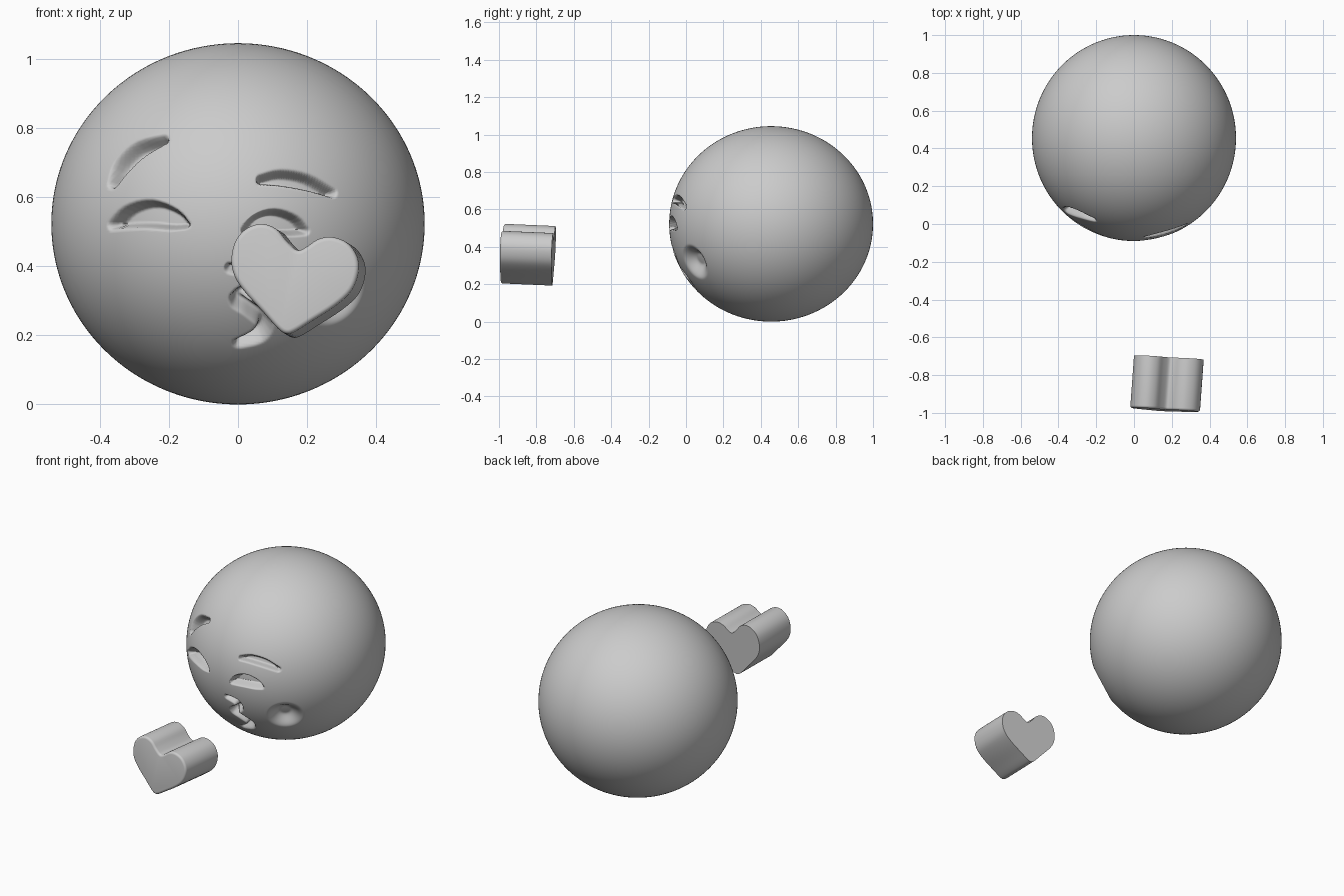
import bpy, bmesh, math
from mathutils import Vector, Matrix

if "Cube" in bpy.data.objects:
    bpy.data.objects.remove(bpy.data.objects["Cube"])

grey = bpy.data.materials.new("plain grey")
grey.diffuse_color = (0.6, 0.6, 0.6, 1)
grey.use_nodes = True
grey.node_tree.nodes["Principled BSDF"].inputs["Base Color"].default_value = grey.diffuse_color


def finish(bm, name, angle):
    bmesh.ops.recalc_face_normals(bm, faces=bm.faces[:])
    me = bpy.data.meshes.new(name)
    bm.to_mesh(me)
    bm.free()
    me.materials.append(grey)
    ob = bpy.data.objects.new(name, me)
    bpy.context.collection.objects.link(ob)
    bpy.ops.object.select_all(action='DESELECT')
    ob.select_set(True)
    bpy.context.view_layer.objects.active = ob
    bpy.ops.object.shade_smooth_by_angle(angle=math.radians(angle))
    return ob


def spline(pts, n, closed=False):
    """Catmull-Rom through points of any dimension."""
    pts = [Vector(p) for p in pts]
    m, out = len(pts), []
    for i in range(m if closed else m - 1):
        pick = (lambda k: pts[k % m]) if closed else (lambda k: pts[min(max(k, 0), m - 1)])
        a, b, c, d = (pick(i + k) for k in (-1, 0, 1, 2))
        for s in range(n):
            t = s / n
            out.append((b * 2 + (c - a) * t + (a * 2 - b * 5 + c * 4 - d) * t * t
                        + (b * 3 - a - c * 3 + d) * t ** 3) / 2)
    return out if closed else out + [pts[-1]]


# Pressed-in face details: (x, z, half width) strokes, depth, wall width
strokes = [
    # left brow, right brow
    ([(-.362, .640, .012), (-.335, .690, .022), (-.285, .737, .022), (-.215, .766, .011)], .05, .016),
    ([(.066, .650, .012), (.125, .655, .021), (.200, .642, .021), (.272, .612, .011)], .05, .016),
    # left eye, right eye
    ([(-.362, .520, .013), (-.315, .542, .032), (-.255, .550, .040), (-.195, .537, .032), (-.153, .520, .012)], .055, .02),
    ([(.022, .502, .012), (.060, .520, .030), (.105, .527, .037), (.155, .518, .030), (.192, .503, .012)], .055, .02),
    # puckered mouth
    ([(-.025, .395, .013), (.035, .378, .020), (.045, .340, .022), (-.002, .305, .022), (.030, .278, .020),
      (.075, .240, .021), (.060, .200, .020), (.002, .177, .012)], .05, .022),
]
strokes = [(spline(p, 4), d, w) for p, d, w in strokes]


def smooth(t):
    t = min(max(t, 0), 1)
    return t * t * (3 - 2 * t)


def inside(x, z, path):
    """Largest distance inside a tapered stroke (negative outside)."""
    best = -1
    for a, b in zip(path, path[1:]):
        dx, dz = b.x - a.x, b.y - a.y
        t = min(max(((x - a.x) * dx + (z - a.y) * dz) / (dx * dx + dz * dz + 1e-9), 0), 1)
        d = a.z + (b.z - a.z) * t - math.hypot(x - a.x - dx * t, z - a.y - dz * t)
        best = max(best, d)
    return best


C, R = Vector((0, .455, .5225)), Vector((.54, .545, .5225))
cheek = Vector((.285, .04, .315))


def head_point(theta, phi):
    n = Vector((math.sin(theta) * math.cos(phi), -math.cos(theta), math.sin(theta) * math.sin(phi)))
    p = Vector((C.x + R.x * n.x, C.y + R.y * n.y, C.z + R.z * n.z))
    if theta > 1.25:
        return p
    push = 0
    for path, depth, wall in strokes:
        push = max(push, depth * smooth((inside(p.x, p.z, path) + .004) / wall))
    # round cheek dimple
    dimple = .05 * smooth((.105 - (p - cheek).length) / .075)
    return p - n * (push + dimple)


# Round head: rings run from the face centre to the back, denser in front
bm = bmesh.new()
SEG = 320
thetas = [1.2 * i / 125 for i in range(1, 126)] + [1.2 + (math.pi - 1.2) * i / 50 for i in range(1, 50)]
rings = [[bm.verts.new(head_point(t, 2 * math.pi * s / SEG)) for s in range(SEG)] for t in thetas]
for r0, r1 in zip(rings, rings[1:]):
    for s in range(SEG):
        k = (s + 1) % SEG
        bm.faces.new((r0[s], r0[k], r1[k], r1[s]))
for ring, theta in ((rings[0], 0), (rings[-1], math.pi)):
    pole = bm.verts.new(head_point(theta, 0))
    for s in range(SEG):
        bm.faces.new((pole, ring[s], ring[(s + 1) % SEG]))
finish(bm, "head", 80)

# Blown-kiss heart: outline extruded backwards, rounded front rim, slightly turned
outline = [(.17, .447), (.195, .455), (.23, .478), (.27, .485), (.315, .468), (.343, .43), (.348, .385),
           (.328, .33), (.28, .285), (.21, .24), (.165, .212), (.14, .205), (.115, .22), (.07, .27),
           (.02, .325), (-.01, .37), (-.02, .42), (-.007, .475), (.025, .51), (.068, .523), (.11, .508),
           (.14, .473)]
bm = bmesh.new()
front = bm.faces.new([bm.verts.new((p.x, 0, p.y)) for p in spline(outline, 4, True)])
back = bmesh.ops.extrude_face_region(bm, geom=[front], use_keep_orig=True)
bmesh.ops.translate(bm, verts=[g for g in back["geom"] if isinstance(g, bmesh.types.BMVert)],
                    vec=(.02, .278, -.012))
rim = [e for e in bm.edges if all(abs(v.co.y) < 1e-5 for v in e.verts)]
bmesh.ops.bevel(bm, geom=rim, offset=.013, segments=4, profile=.5, affect='EDGES')
for v in bm.verts:
    v.co.y += -.977 - .055 * v.co.x + .04 * (v.co.z - .36)
finish(bm, "heart", 40)
